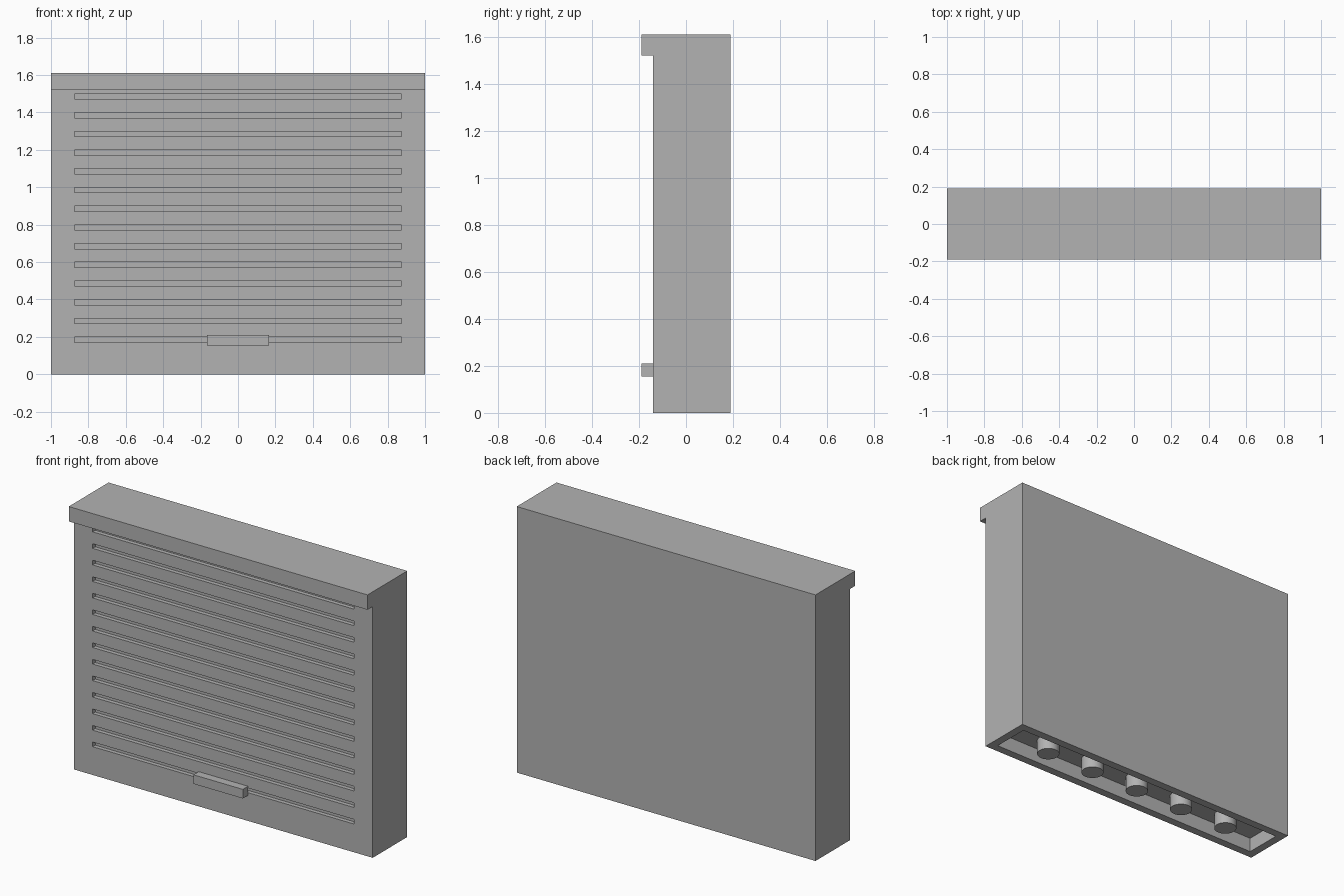
import bpy, bmesh
from mathutils import Matrix, Vector

cube = bpy.data.objects.get("Cube")
if cube:
    bpy.data.objects.remove(cube, do_unlink=True)

grey = bpy.data.materials.new("plain grey")
grey.use_nodes = True
grey.diffuse_color = (0.45, 0.45, 0.45, 1)
grey.node_tree.nodes["Principled BSDF"].inputs["Base Color"].default_value = grey.diffuse_color

HEIGHT, FRONT, BACK, LIP = 1.61, -0.14, 0.19, -0.19
MID = (FRONT + BACK) / 2


def add_box(bm, low, high):
    low, high = Vector(low), Vector(high)
    place = Matrix.Translation((low + high) / 2) @ Matrix.Diagonal((*(high - low), 1))
    bmesh.ops.create_cube(bm, size=1, matrix=place)


def finish(bm, name):
    bmesh.ops.recalc_face_normals(bm, faces=bm.faces)
    mesh = bpy.data.meshes.new(name)
    bm.to_mesh(mesh)
    bm.free()
    mesh.materials.append(grey)
    obj = bpy.data.objects.new(name, mesh)
    bpy.context.collection.objects.link(obj)
    return obj


# Body: side profile with an overhanging top lip, extruded across the width
profile = [(FRONT, 0), (BACK, 0), (BACK, HEIGHT), (LIP, HEIGHT), (LIP, 1.52), (FRONT, 1.52)]
bm = bmesh.new()
side = bm.faces.new([bm.verts.new((-1, y, z)) for y, z in profile])
extruded = bmesh.ops.extrude_face_region(bm, geom=[side])["geom"]
bmesh.ops.translate(bm, vec=(2, 0, 0), verts=[v for v in extruded if isinstance(v, bmesh.types.BMVert)])
body = finish(bm, "cabinet_body")

# Cutter: front slots and the recess underneath
bm = bmesh.new()
for i in range(14):
    z = 0.185 + 0.1 * i
    add_box(bm, (-0.875, FRONT - 0.02, z - 0.014), (0.875, FRONT + 0.025, z + 0.014))
add_box(bm, (-0.95, FRONT + 0.05, -0.1), (0.95, BACK - 0.05, 0.088))
cutter = finish(bm, "slot_cutter")
cutter.hide_render = True

cut = body.modifiers.new("slots", 'BOOLEAN')
cut.operation = 'DIFFERENCE'
cut.solver = 'EXACT'
cut.object = cutter
bpy.context.view_layer.objects.active = body
bpy.ops.object.modifier_apply(modifier=cut.name)
bpy.data.objects.remove(cutter, do_unlink=True)

# Handle across the lowest slot
bm = bmesh.new()
add_box(bm, (-0.165, LIP, 0.155), (0.165, FRONT, 0.21))
finish(bm, "handle")

# Round pegs in the bottom recess
for i in range(5):
    bm = bmesh.new()
    bmesh.ops.create_cone(bm, cap_ends=True, segments=32, radius1=0.064, radius2=0.064, depth=0.09,
                          matrix=Matrix.Translation(((i - 2) / 3, MID, 0.045)))
    peg = finish(bm, f"bottom_peg_{i + 1}")
    bpy.ops.object.select_all(action='DESELECT')
    peg.select_set(True)
    bpy.context.view_layer.objects.active = peg
    bpy.ops.object.shade_smooth_by_angle()
